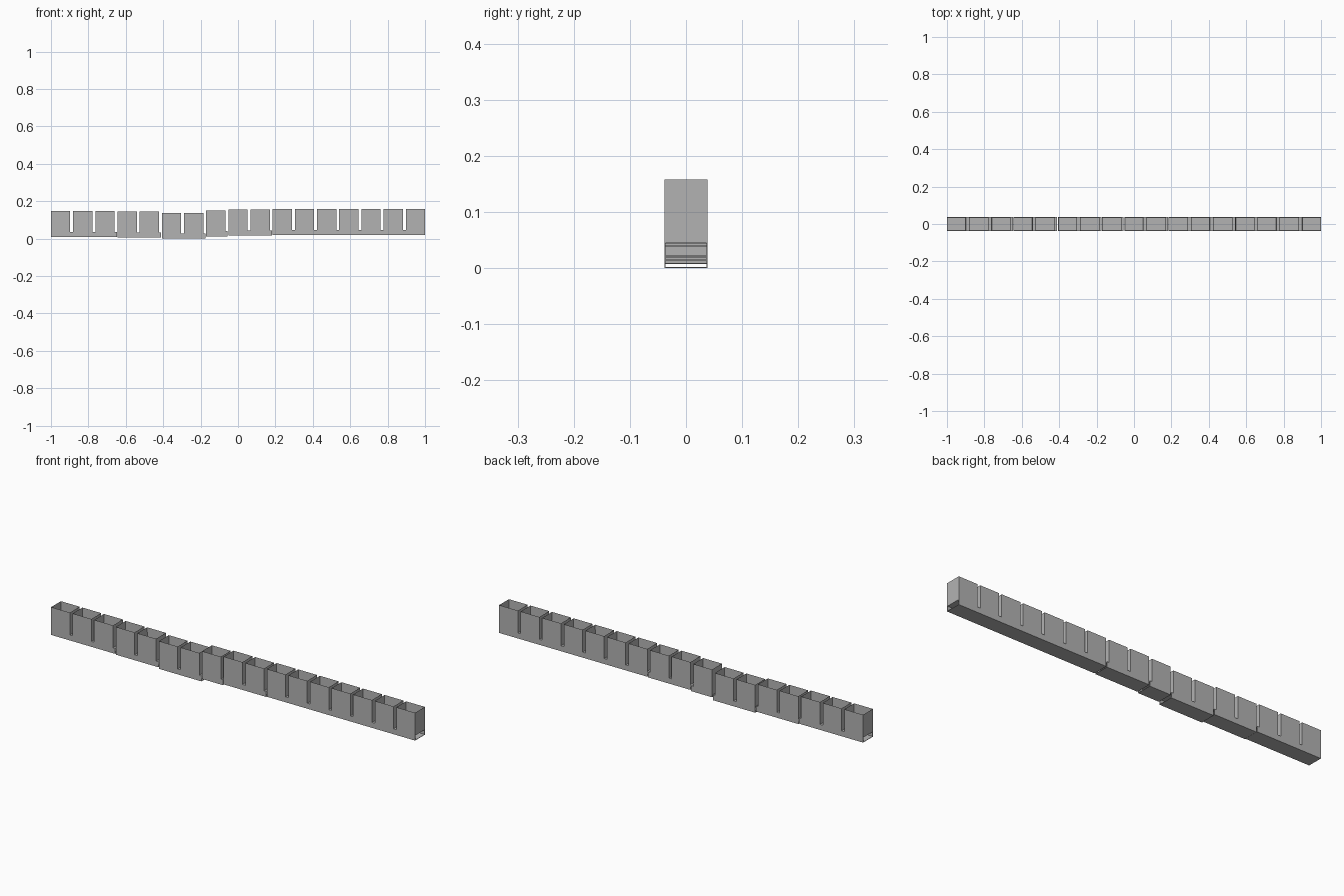
import bpy
import bmesh

if "Cube" in bpy.data.objects:
    bpy.data.objects.remove(bpy.data.objects["Cube"], do_unlink=True)

grey = bpy.data.materials.new("plain grey")
grey.use_nodes = True
colour = (0.45, 0.45, 0.45, 1)
grey.diffuse_color = colour
grey.node_tree.nodes["Principled BSDF"].inputs["Base Color"].default_value = colour

COUNT, WIDTH, HALF = 17, 0.103, 0.0385
PITCH = (2 - WIDTH) / (COUNT - 1)
GAP = PITCH - WIDTH
HEIGHT, DUCT = 0.138, 0.027
SKIN, WALL = 0.002, 0.004


def finish(name, bm):
    bmesh.ops.recalc_face_normals(bm, faces=bm.faces)
    mesh = bpy.data.meshes.new(name)
    bm.to_mesh(mesh)
    bm.free()
    mesh.materials.append(grey)
    obj = bpy.data.objects.new(name, mesh)
    bpy.context.collection.objects.link(obj)
    return obj


def block(bm, x0, x1, y0, y1, z0, z1):
    verts = bmesh.ops.create_cube(bm, size=1)["verts"]
    for v in verts:
        v.co.x = x1 if v.co.x > 0 else x0
        v.co.y = y1 if v.co.y > 0 else y0
        v.co.z = z1 if v.co.z > 0 else z0
    return verts


def open_duct(name, x0, x1, z):
    """Rectangular tube, open at both ends."""
    bm = bmesh.new()
    rings = []
    for x in (x0, x1):
        for inset in (0, SKIN):
            y, low, high = HALF - inset, z + inset, z + DUCT - inset
            rings.append([bm.verts.new((x, a, b)) for a, b in
                          ((-y, low), (y, low), (y, high), (-y, high))])
    outer0, inner0, outer1, inner1 = rings
    for a, b in ((outer0, outer1), (inner0, inner1), (outer0, inner0), (outer1, inner1)):
        for i in range(4):
            j = (i + 1) % 4
            bm.faces.new((a[i], a[j], b[j], b[i]))
    return finish(name, bm)


def open_box(name, x0, x1, z0, z1):
    """Bin with a recessed open top."""
    bm = bmesh.new()
    block(bm, x0, x1, -HALF, HALF, z0, z1)
    bm.normal_update()
    top = max(bm.faces, key=lambda f: f.calc_center_median().z)
    bmesh.ops.inset_region(bm, faces=[top], thickness=WALL)
    for v in top.verts:
        v.co.z = z0 + WALL
    return finish(name, bm)


# Stepped runs: first bin, number of bins, underside height
runs = ((0, 3, 0.01), (3, 2, 0.007), (5, 2, 0.0), (7, 1, 0.013), (8, 2, 0.018), (10, 7, 0.02))
for first, number, z in runs:
    start = -1 + first * PITCH
    last = first + number
    end = 1 if last == COUNT else -1 + last * PITCH - GAP / 4
    open_duct(f"duct_{first + 1}", start, end, z)
    for i in range(first, last):
        x = -1 + i * PITCH
        open_box(f"bin_{i + 1}", x, x + WIDTH, z + DUCT - SKIN / 2, z + HEIGHT)

# Divider inside the duct at the largest step
bm = bmesh.new()
x = -1 + 7 * PITCH
block(bm, x, x + SKIN, -HALF + SKIN, HALF - SKIN, 0.013 + SKIN, 0.013 + DUCT - SKIN)
finish("duct_divider", bm)
